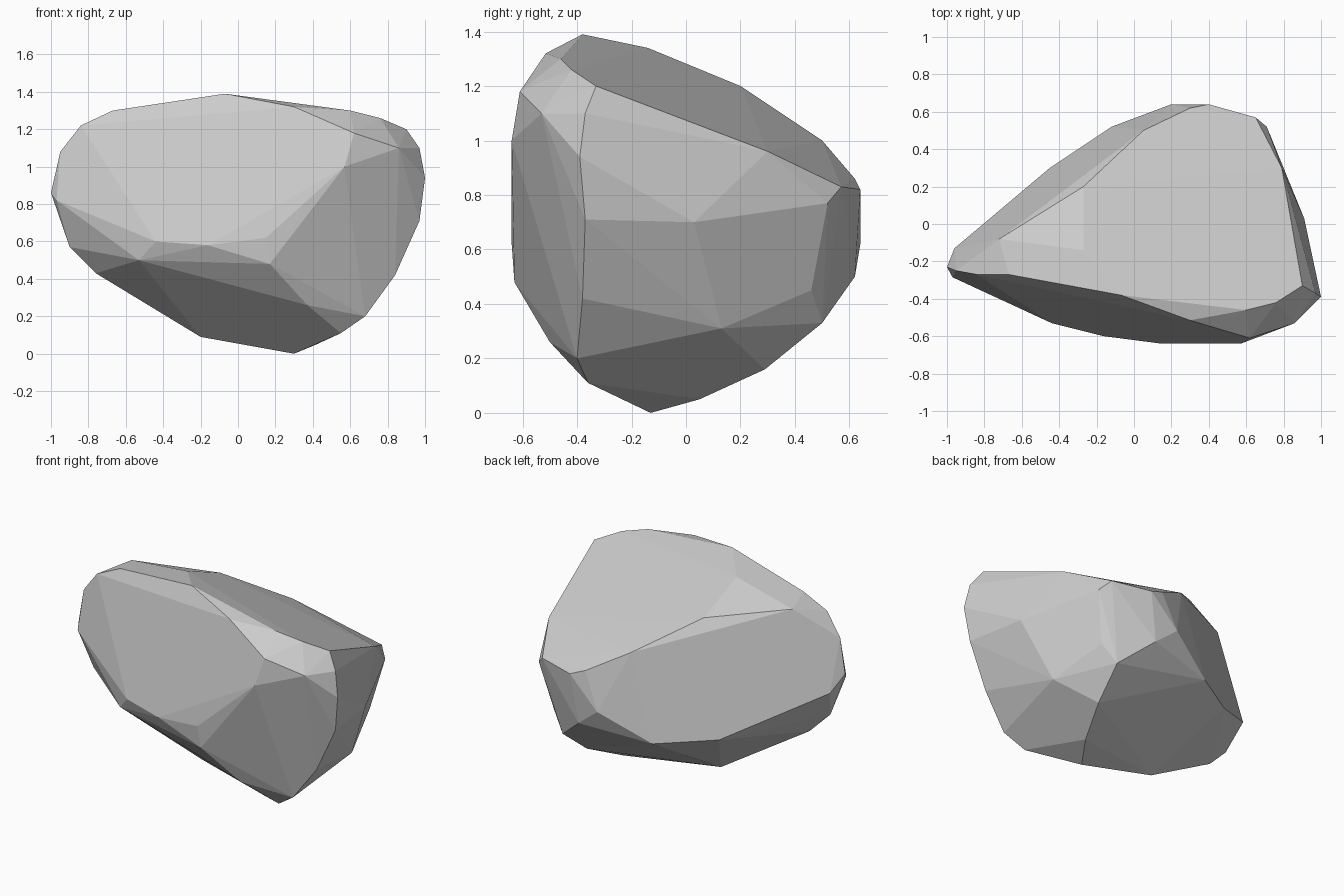
import bpy, bmesh, math

# Corner points of the stone, grouped by region
crown = [(-.07, -.38, 1.39), (.3, -.515, 1.32), (.6, -.46, 1.3), (.76, -.42, 1.26),
         (.9, -.33, 1.2), (.79, .3, .96), (-.67, -.27, 1.3),
         (-.72, -.08, 1.27), (-.27, -.14, 1.34), (-.27, .2, 1.2), (.05, .5, 1.0),
         (.3, .62, .86)]
front = [(.62, -.61, 1.18), (.57, -.64, 1.0), (.15, -.64, .62),
         (.17, -.63, .48), (-.16, -.6, .58), (-.44, -.53, .6), (-.53, -.47, .5),
         (.37, -.5, .26), (.86, -.53, 1.1)]
left_tip = [(-.84, -.27, 1.22), (-.95, -.25, 1.08), (-1, -.23, .86), (-.97, -.285, .82),
            (-.9, -.22, .57), (-.76, -.2, .43), (-.96, -.13, .76)]
right_side = [(.97, -.37, 1.1), (1, -.39, .94), (.97, -.37, .71), (.84, -.38, .42),
              (.68, -.4, .2), (.91, .03, .7), (.73, .27, .48), (.74, .13, .31),
              (.64, .46, .45), (.71, .52, .77), (.65, .57, .83)]
back = [(.4, .64, .82), (.2, .64, .62), (.35, .62, .5), (-.12, .52, .45), (-.45, .3, .48)]
base = [(.55, .5, .33), (.52, .29, .16), (.42, .05, .05), (.3, -.13, 0),
        (.55, -.36, .11), (-.2, -.08, .09)]

# Wrap the corners in a faceted convex shell
bm = bmesh.new()
for group in (crown, front, left_tip, right_side, back, base):
    for p in group:
        bm.verts.new(p)
bmesh.ops.convex_hull(bm, input=bm.verts)
loose = [v for v in bm.verts if not v.link_faces]
bmesh.ops.delete(bm, geom=loose, context='VERTS')

# Merge nearly coplanar triangles into broad flat facets
bmesh.ops.dissolve_limit(bm, angle_limit=math.radians(3), verts=bm.verts, edges=bm.edges)
bmesh.ops.recalc_face_normals(bm, faces=bm.faces)
mesh = bpy.data.meshes.new("rock")
bm.to_mesh(mesh)
bm.free()
rock = bpy.data.objects.new("rock", mesh)
bpy.context.collection.objects.link(rock)
